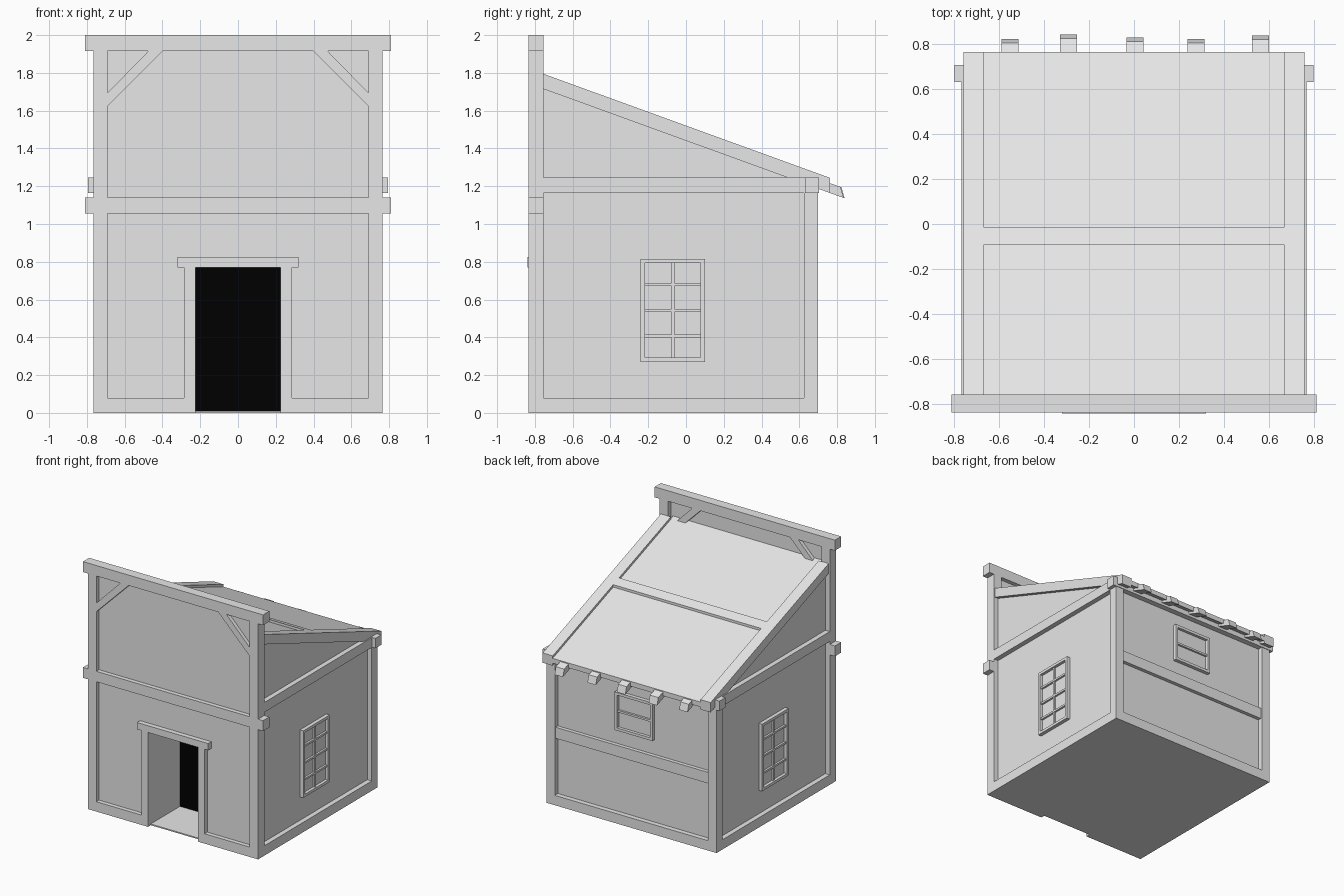
import bpy, bmesh
from mathutils import Vector

cube = bpy.data.objects.get("Cube")
if cube:
    bpy.data.objects.remove(cube, do_unlink=True)


def material(name, value):
    m = bpy.data.materials.new(name)
    m.use_nodes = True
    colour = (value, value, value, 1)
    m.diffuse_color = colour
    m.node_tree.nodes["Principled BSDF"].inputs["Base Color"].default_value = colour
    return m


GREY = material("plain_grey", 0.8)
BLACK = material("doorway_black", 0.0)


def prism(name, axis, points, low, high, mat=GREY):
    """Extrude a closed profile along x, y or z."""
    def place(p, q, d):
        return {"x": (d, p, q), "y": (p, d, q), "z": (p, q, d)}[axis]
    bm = bmesh.new()
    face = bm.faces.new([bm.verts.new(place(p, q, low)) for p, q in points])
    grown = bmesh.ops.extrude_face_region(bm, geom=[face])["geom"]
    moved = [v for v in grown if isinstance(v, bmesh.types.BMVert)]
    bmesh.ops.translate(bm, verts=moved, vec=Vector(place(0, 0, high - low)))
    bmesh.ops.recalc_face_normals(bm, faces=bm.faces)
    mesh = bpy.data.meshes.new(name)
    bm.to_mesh(mesh)
    bm.free()
    mesh.materials.append(mat)
    ob = bpy.data.objects.new(name, mesh)
    bpy.context.collection.objects.link(ob)
    return ob


def box(name, x, y, z, mat=GREY):
    return prism(name, "z", [(x[0], y[0]), (x[1], y[0]), (x[1], y[1]), (x[0], y[1])],
                 z[0], z[1], mat)


def side(s, a, b):
    """Mirror an x range to the side given by s."""
    return tuple(sorted((s * a, s * b)))


def roof_z(y, drop=0):
    return 1.795 - 0.363 * (y + 0.755) - drop


def roof_profile(y0, y1, top, bottom):
    return [(y0, roof_z(y0, top)), (y1, roof_z(y1, top)),
            (y1, roof_z(y1, bottom)), (y0, roof_z(y0, bottom))]


FRONT = (-0.835, -0.755)
BACK = (0.625, 0.70)
EAVE = (1.165, 1.245)

# Floor slab
box("floor", (-0.73, 0.73), (-0.80, 0.67), (0.0, 0.01))

# Front wall with doorway notch
prism("front_wall", "y", [(-0.72, 0), (-0.225, 0), (-0.225, 0.77), (0.225, 0.77),
                          (0.225, 0), (0.72, 0), (0.72, 1.95), (-0.72, 1.95)], -0.80, -0.79)
for name, z in (("front_top_beam", (1.915, 2.0)), ("front_middle_beam", (1.055, 1.14))):
    box(name, (-0.81, 0.81), FRONT, z)

# Back wall and its beams
box("back_wall", (-0.72, 0.72), (0.65, 0.66), (0, 1.2))
box("back_eave_beam", (-0.795, 0.795), (0.63, 0.705), EAVE)
box("back_middle_beam", (-0.69, 0.69), (0.64, 0.69), (0.54, 0.63))
box("back_base_beam", (-0.69, 0.69), BACK, (0, 0.08))

# Parts repeated on the left and right
for s, word in ((1, "left"), (-1, "right")):
    box(word + "_front_post", side(s, 0.69, 0.765), FRONT, (0, 1.915))
    box(word + "_back_post", side(s, 0.69, 0.765), BACK, (0, 1.165))
    box(word + "_front_base_beam", side(s, 0.285, 0.69), FRONT, (0, 0.08))
    box(word + "_side_base_beam", side(s, 0.69, 0.765), (-0.755, 0.625), (0, 0.08))
    box(word + "_side_eave_beam", side(s, 0.69, 0.765), (-0.755, 0.63), EAVE)
    prism(word + "_side_wall", "x", [(-0.79, 0), (0.66, 0), (0.66, 1.2),
                                     (-0.79, roof_z(-0.79, 0.05))], *side(s, 0.715, 0.725))
    prism(word + "_roof_edge_beam", "x", roof_profile(-0.755, 0.762, 0, 0.08),
          *side(s, 0.665, 0.755))
    prism(word + "_corner_brace", "y", [(s * 0.69, 1.625), (s * 0.40, 1.915),
                                        (s * 0.475, 1.915), (s * 0.69, 1.695)], -0.83, -0.76)
    # Door surround and passage wall
    box(word + "_door_post", side(s, 0.225, 0.285), (-0.835, -0.77), (0, 0.77))
    box(word + "_passage_wall", side(s, 0.225, 0.235), (-0.80, -0.41), (0, 0.78))

# Doorway
box("door_lintel", (-0.32, 0.32), (-0.84, -0.77), (0.77, 0.825))
box("passage_ceiling", (-0.235, 0.235), (-0.79, -0.41), (0.77, 0.78))
box("doorway_back", (-0.225, 0.225), (-0.425, -0.417), (0.01, 0.77), BLACK)

# Sloped roof: recessed panel, cross beam, rafter tails
prism("roof_panel", "x", roof_profile(-0.79, 0.762, 0.02, 0.06), -0.67, 0.67)
prism("roof_cross_beam", "x", roof_profile(-0.09, -0.015, 0, 0.07), -0.667, 0.667)
for x, end in ((-0.55, 0.82), (-0.29, 0.84), (0.005, 0.827), (0.275, 0.82), (0.56, 0.835)):
    profile = [(0.66, roof_z(0.66, 0.028)), (end - 0.017, roof_z(end - 0.017, 0.028)),
               (end, roof_z(end, 0.08)), (0.66, roof_z(0.66, 0.08))]
    prism("rafter_tail", "x", profile, x - 0.0375, x + 0.0375)


def window(name, axis, sign, wall, u, z, rows, columns):
    """Raised frame, pane and glazing bars on a wall facing along axis."""
    def part(label, uu, zz, out):
        d = tuple(sorted((sign * (wall - 0.005), sign * (wall + out))))
        box(name + label, d if axis == "x" else uu, uu if axis == "x" else d, zz)
    t = 0.022
    part("_pane", u, z, 0.006)
    part("_sill", u, (z[0], z[0] + t), 0.03)
    part("_head", u, (z[1] - t, z[1]), 0.03)
    for a in (u[0], u[1] - t):
        part("_jamb", (a, a + t), (z[0] + t, z[1] - t), 0.03)
    for i in range(1, rows):
        c = z[0] + (z[1] - z[0]) * i / rows
        part("_bar", (u[0] + t, u[1] - t), (c - 0.008, c + 0.008), 0.022)
    for i in range(1, columns):
        c = u[0] + (u[1] - u[0]) * i / columns
        part("_upright_bar", (c - 0.008, c + 0.008), (z[0] + t, z[1] - t), 0.018)


window("left_window", "x", 1, 0.725, (-0.24, 0.10), (0.27, 0.815), 4, 2)
window("right_window", "x", -1, 0.725, (-0.24, 0.10), (0.27, 0.815), 4, 2)
window("back_window", "y", 1, 0.66, (-0.18, 0.16), (0.75, 1.06), 2, 1)
